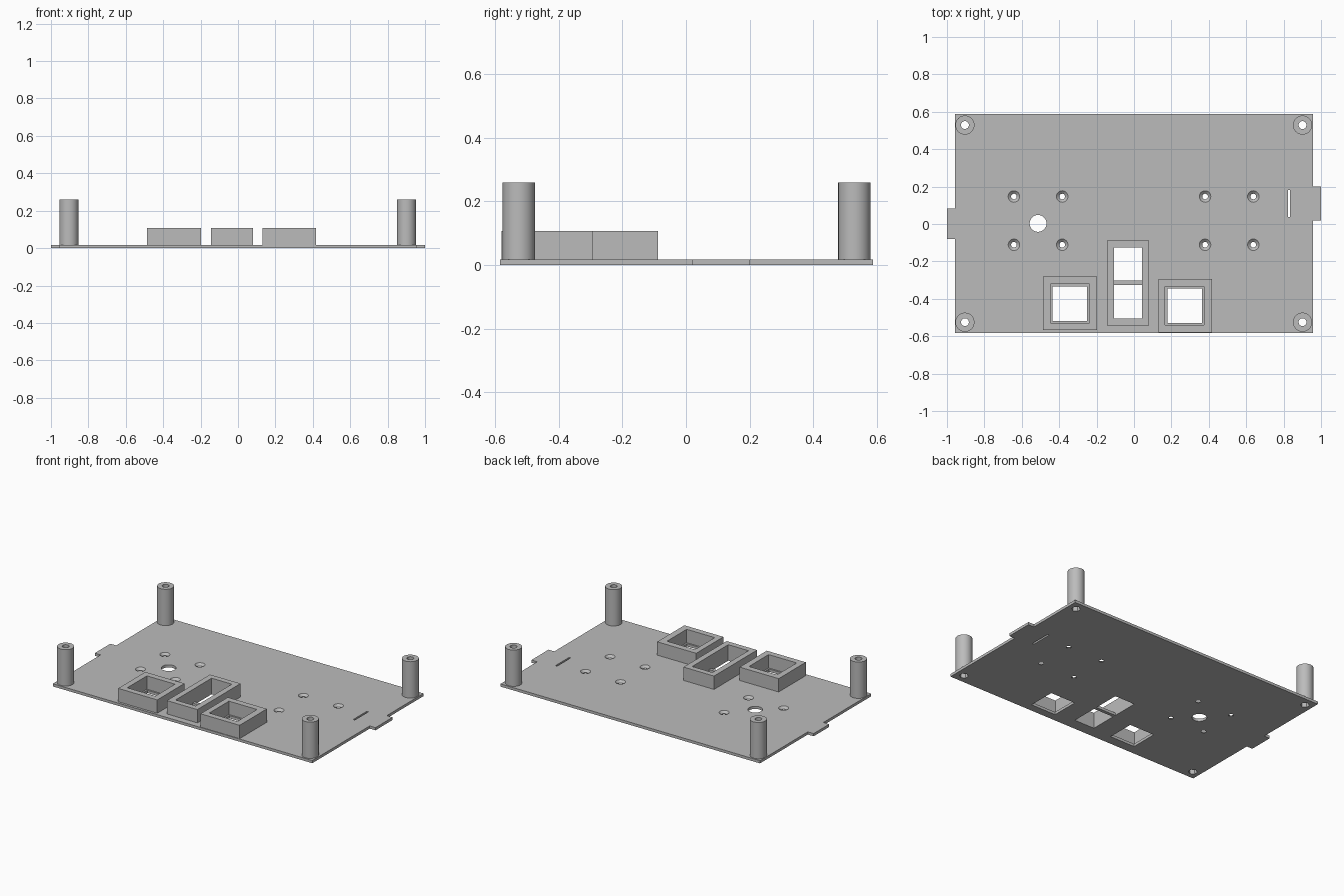
import bpy
import math

if "Cube" in bpy.data.objects:
    bpy.data.objects.remove(bpy.data.objects["Cube"])

grey = bpy.data.materials.new("plastic_grey")
grey.use_nodes = True
COLOUR = (0.5, 0.5, 0.5, 1)
grey.diffuse_color = COLOUR
grey.node_tree.nodes["Principled BSDF"].inputs["Base Color"].default_value = COLOUR

T = 0.018          # plate thickness
RIM = 0.107        # top of the button frames
POST_TOP = 0.26


def finish(name):
    ob = bpy.context.object
    ob.name = name
    ob.data.materials.append(grey)
    return ob


def box(name, x0, x1, y0, y1, z0, z1):
    bpy.ops.mesh.primitive_cube_add(size=1, location=((x0 + x1) / 2, (y0 + y1) / 2, (z0 + z1) / 2))
    bpy.context.object.scale = (x1 - x0, y1 - y0, z1 - z0)
    bpy.ops.object.transform_apply(location=True, rotation=False, scale=True)
    return finish(name)


def cone(name, x, y, z0, z1, r0, r1, sides=32):
    bpy.ops.mesh.primitive_cone_add(vertices=sides, radius1=r0, radius2=r1, depth=z1 - z0,
                                    location=(x, y, (z0 + z1) / 2))
    return finish(name)


def combine(target, others, operation="DIFFERENCE"):
    bpy.context.view_layer.objects.active = target
    for other in others:
        mod = target.modifiers.new("cut", "BOOLEAN")
        mod.operation = operation
        mod.solver = "EXACT"
        mod.object = other
        bpy.ops.object.modifier_apply(modifier=mod.name)
        bpy.data.objects.remove(other)


def smooth(ob):
    bpy.ops.object.select_all(action="DESELECT")
    ob.select_set(True)
    bpy.context.view_layer.objects.active = ob
    bpy.ops.object.shade_smooth_by_angle(angle=math.radians(30))


# Base plate with a locating tab on each side
plate = box("base_plate", -0.957, 0.957, -0.584, 0.587, 0, T)
tabs = [box("tab", -1, -0.9, -0.08, 0.084, 0, T), box("tab", 0.9, 1, 0.02, 0.2, 0, T)]
combine(plate, tabs, "UNION")

# Cable hole and narrow slot
cutters = [cone("cutter", -0.513, 0.003, -0.1, 0.1, 0.045, 0.045),
           box("cutter", 0.823, 0.835, 0.038, 0.183, -0.1, 0.1)]

# Countersunk screw holes
for x in (-0.642, -0.384, 0.38, 0.638):
    for y in (0.147, -0.111):
        cutters.append(cone("cutter", x, y, -0.1, 0.1, 0.015, 0.015, 24))
        cutters.append(cone("cutter", x, y, 0.004, T + 0.001, 0.015, 0.032, 24))

# Openings through the plate: two square, and two split by a crossbar
for rect in ((-0.435, -0.25, -0.518, -0.333), (0.178, 0.363, -0.53, -0.345),
             (-0.107, 0.042, -0.505, -0.325), (-0.107, 0.042, -0.303, -0.125)):
    cutters.append(box("cutter", *rect, -0.1, 0.1))

# Hexagonal nut pockets under the posts
corners = [(x, y) for x in (-0.904, 0.901) for y in (-0.525, 0.529)]
for x, y in corners:
    cutters.append(cone("cutter", x, y, -0.1, 0.1, 0.028, 0.028, 6))
combine(plate, cutters)
smooth(plate)

# Raised frames around the openings
frames = {
    "left_frame": ((0.13, 0.418, -0.58, -0.293), (0.167, 0.374, -0.541, -0.334)),
    "right_frame": ((-0.486, -0.198, -0.568, -0.282), (-0.446, -0.239, -0.529, -0.322)),
    "middle_frame": ((-0.145, 0.08, -0.542, -0.088), (-0.107, 0.042, -0.505, -0.125)),
}
for name, (outer, inner) in frames.items():
    frame = box(name, *outer, T, RIM)
    combine(frame, [box("cutter", *inner, -0.1, 0.3)])

# Corner posts with a screw bore and a nut pocket at the foot
for i, (x, y) in enumerate(corners):
    post = cone("post_%d" % (i + 1), x, y, T, POST_TOP, 0.051, 0.051, 48)
    combine(post, [cone("cutter", x, y, -0.1, 0.4, 0.021, 0.021),
                   cone("cutter", x, y, -0.1, 0.05, 0.028, 0.028, 6)])
    smooth(post)
